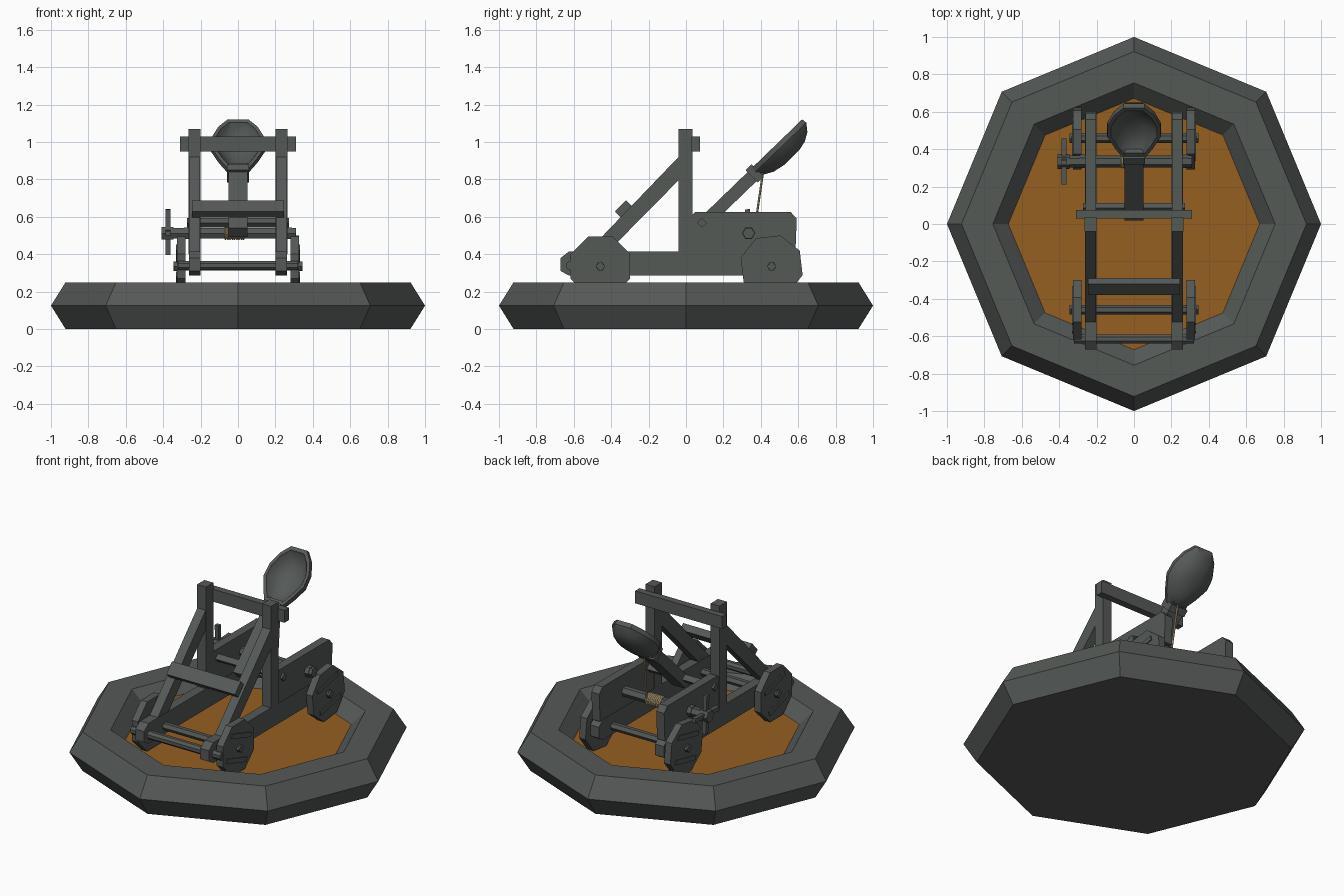
import bpy, bmesh, math
from mathutils import Vector

if "Cube" in bpy.data.objects:
    bpy.data.objects.remove(bpy.data.objects["Cube"])


def material(name, rgb):
    m = bpy.data.materials.new(name)
    m.diffuse_color = (*rgb, 1)
    m.use_nodes = True
    m.node_tree.nodes["Principled BSDF"].inputs["Base Color"].default_value = m.diffuse_color
    return m


GREY = material("dark stone grey", (0.09, 0.10, 0.094))
ORANGE = material("burnt orange", (0.30, 0.115, 0.015))
TAN = material("rope tan", (0.50, 0.38, 0.20))


def finish(name, bm, mat=GREY):
    bmesh.ops.recalc_face_normals(bm, faces=bm.faces)
    me = bpy.data.meshes.new(name)
    bm.to_mesh(me)
    bm.free()
    ob = bpy.data.objects.new(name, me)
    bpy.context.collection.objects.link(ob)
    me.materials.append(mat)
    return ob


def loft(name, rings, mat=GREY):
    """Skin a list of equal rings and cap both ends."""
    bm = bmesh.new()
    vs = [[bm.verts.new(p) for p in r] for r in rings]
    n = len(vs[0])
    for a, b in zip(vs, vs[1:]):
        for i in range(n):
            j = (i + 1) % n
            bm.faces.new((a[i], a[j], b[j], b[i]))
    bm.faces.new(vs[0])
    bm.faces.new(vs[-1])
    return finish(name, bm, mat)


def prism(name, pts, x0, x1, mat=GREY):
    """Side profile (y, z) extruded along x."""
    return loft(name, [[(x, y, z) for y, z in pts] for x in (x0, x1)], mat)


def pair(name, pts, x0, x1):
    for side, s in (("left", -1), ("right", 1)):
        prism(f"{name}_{side}", pts, s * x0, s * x1)


def ngon(y, z, r, n, turn=0.0):
    return [(y + r * math.cos(turn + i * math.tau / n),
             z + r * math.sin(turn + i * math.tau / n)) for i in range(n)]


def bar(y0, y1, z0, z1):
    return [(y0, z0), (y1, z0), (y1, z1), (y0, z1)]


def tilted(y, z, length, width, ang):
    c, s = math.cos(ang), math.sin(ang)
    return [(y + a * length / 2 * c - b * width / 2 * s,
             z + a * length / 2 * s + b * width / 2 * c)
            for a, b in ((-1, -1), (1, -1), (1, 1), (-1, 1))]


# octagonal base with a sunken orange floor
def octagon(r, z):
    return [(x, y, z) for x, y in ngon(0, 0, r, 8)]


FLOOR = 0.17
base = loft("base_tray", [octagon(r, z) for r, z in
            ((0.922, 0), (1, 0.125), (0.922, 0.25), (0.755, 0.25), (0.672, FLOOR))])
base.data.materials.append(ORANGE)
for f in base.data.polygons:
    if len(f.vertices) == 8 and f.center.z > 0.1:
        f.material_index = 1

# frame: rails, side panels, posts, braces
pair("rail", [(-0.67, 0.31), (-0.67, 0.38), (-0.625, 0.415), (0.56, 0.415),
              (0.60, 0.38), (0.60, 0.31), (0.56, 0.285), (-0.625, 0.285)], 0.2, 0.262)
pair("side_panel", [(0.035, 0.41), (0.035, 0.61), (0.05, 0.625), (0.56, 0.625),
                    (0.592, 0.59), (0.585, 0.41)], 0.203, 0.259)
pair("post", bar(-0.04, 0.035, 0.40, 1.07), 0.2, 0.264)
pair("brace", [(-0.035, 0.925), (-0.53, 0.41), (-0.42, 0.41), (-0.035, 0.80)], 0.203, 0.262)
prism("top_crossbar", bar(0.03, 0.075, 0.95, 1.03), -0.31, 0.31)
prism("brace_crossbar", tilted(-0.335, 0.642, 0.085, 0.045, math.radians(46)), -0.245, 0.245)
prism("front_rod", ngon(-0.615, 0.34, 0.027, 8, math.pi / 8), -0.32, 0.32)

# wheels, axles, plank strips
for label, y, turn in (("front", -0.458, math.pi / 8), ("back", 0.458, math.pi / 8 + 0.12)):
    prism(f"{label}_axle", ngon(y, 0.335, 0.025, 6), -0.335, 0.335)
    pair(f"{label}_wheel", ngon(y, 0.335, 0.172, 8, turn), 0.28, 0.325)
    pair(f"{label}_hub", ngon(y, 0.335, 0.026, 4), 0.32, 0.345)
    lean = -0.3 if label == "front" else 0.2
    for i, (d, length) in enumerate(((0.075, 0.21), (-0.075, 0.21))):
        cy, cz = y - d * math.sin(lean), 0.335 + d * math.cos(lean)
        pair(f"{label}_wheel_strip_{i}", tilted(cy, cz, length, 0.03, lean), 0.322, 0.331)

# arm pivot and winch
prism("arm_pivot", ngon(0.085, 0.568, 0.026, 4), -0.272, 0.272)
prism("winch_shaft", ngon(0.335, 0.512, 0.032, 6), -0.40, 0.31)
pair("winch_collar", ngon(0.335, 0.512, 0.036, 6), 0.262, 0.29)
prism("winch_hub", ngon(0.335, 0.512, 0.04, 6), -0.408, -0.345)
for i, a in enumerate((0.05, math.pi / 2 + 0.05)):
    prism(f"winch_handle_{i}", tilted(0.335, 0.518, 0.245, 0.026, a), -0.388, -0.362)


# throwing arm, in coordinates along (s) and above (n) its upper face
def on_arm(s, n):
    return (0.02 + 0.719 * s - 0.695 * n, 0.54 + 0.695 * s + 0.719 * n)


def arm_box(name, s0, s1, n0, n1, w):
    prism(name, [on_arm(*p) for p in ((s0, n0), (s1, n0), (s1, n1), (s0, n1))], -w, w)


arm_box("throwing_arm", 0, 0.50, -0.068, 0, 0.051)
arm_box("arm_collar", 0.43, 0.475, -0.078, 0.015, 0.06)

# spoon bowl: half outline (s, half width), mirrored, nested rings
half = [(0.45, 0.05), (0.53, 0.10), (0.62, 0.143), (0.70, 0.14), (0.78, 0.105), (0.836, 0.055)]
outline = half + [(s, -w) for s, w in reversed(half)]
MID = 0.655


def bowl_ring(k, n):
    ring = []
    for s, w in outline:
        y, z = on_arm(MID + (s - MID) * k, n)
        ring.append((w * k, y, z))
    return ring


bowl = loft("spoon_bowl", [bowl_ring(k, n) for k, n in
            ((0.3, -0.108), (0.6, -0.095), (0.85, -0.068), (1.02, -0.028), (1.0, 0),
             (0.87, 0), (0.74, -0.035), (0.5, -0.062), (0.25, -0.075))])
bpy.context.view_layer.objects.active = bowl
bowl.select_set(True)
bpy.ops.object.shade_smooth_by_angle(angle=math.radians(35))

# rope: coil on the winch plus the cord to the arm
for i in range(9):
    x = -0.066 + i * 0.012
    rings = [(x - 0.006, 0.033), (x, 0.039), (x + 0.006, 0.033)]
    loft(f"rope_coil_{i}", [[(px, y, z) for y, z in ngon(0.335, 0.512, r, 10)]
                            for px, r in rings], TAN)


def cord(name, a, b, r):
    a, b = Vector(a), Vector(b)
    q = (b - a).to_track_quat('Z', 'Y')
    loft(name, [[p + q @ Vector((u, v, 0)) for u, v in ngon(0, 0, r, 6)] for p in (a, b)], TAN)


cord("rope_cord", (0.024, 0.365, 0.52), (0.01, 0.415, 0.86), 0.006)
